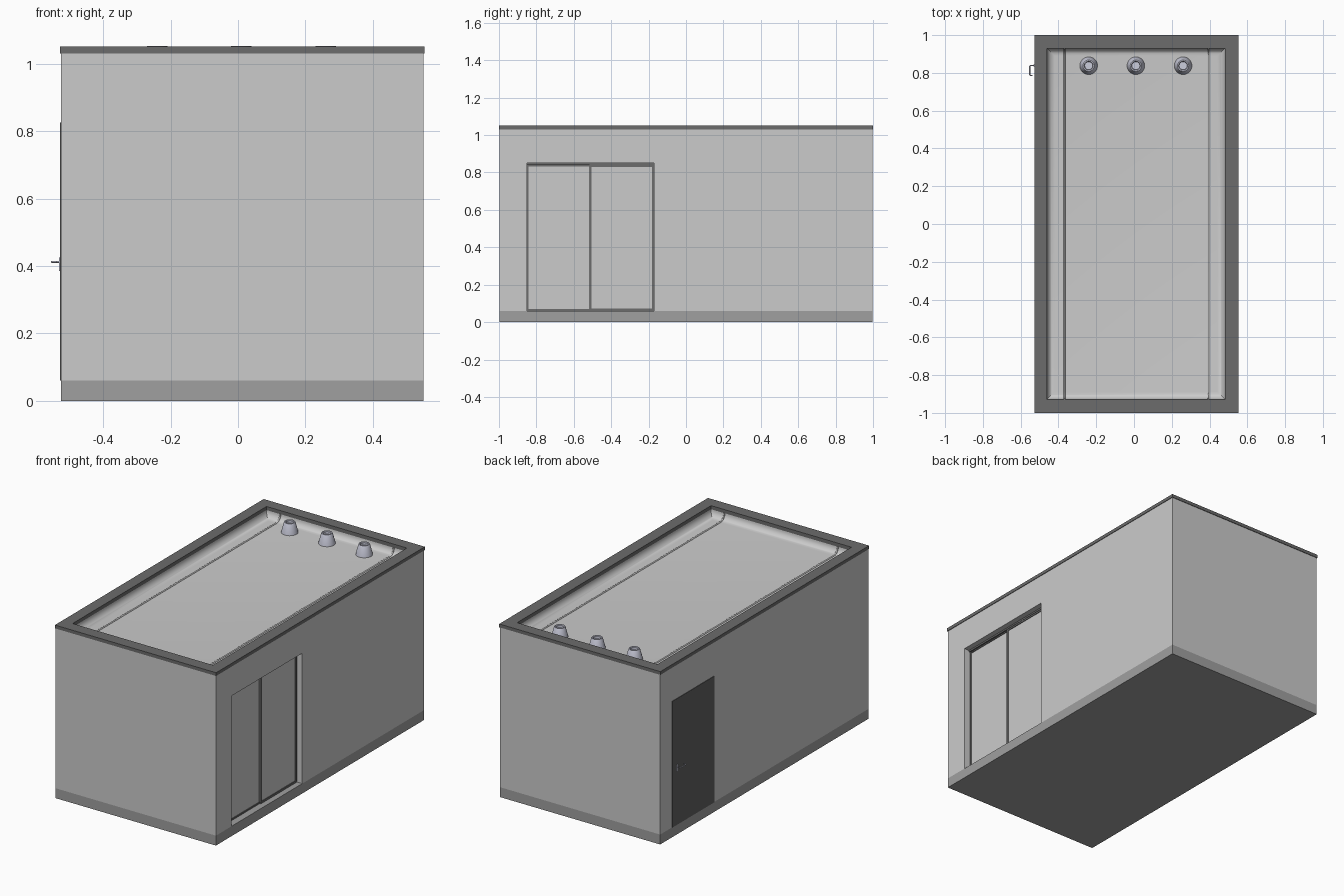
import bpy, bmesh
from math import sin, cos, pi

if "Cube" in bpy.data.objects:
    bpy.data.objects.remove(bpy.data.objects["Cube"])

def material(name, color):
    m = bpy.data.materials.new(name)
    m.diffuse_color = (*color, 1)
    m.use_nodes = True
    m.node_tree.nodes["Principled BSDF"].inputs["Base Color"].default_value = m.diffuse_color
    return m

PLINTH = material("plinth_grey", (.35, .35, .35))
DARK = material("dark_grey", (.15, .15, .15))
DOOR = material("door_grey", (.12, .12, .12))
GLASS = material("glass_grey", (.57, .57, .57))
METAL = material("metal", (.6, .61, .72))

X0, X1, Y = -0.525, 0.55, 0.997      # outer wall planes
IX0, IX1, IY0, IY1 = -0.46, 0.482, -0.928, 0.93   # roof opening
FLOOR, COVE = 0.988, 0.04

def add_object(name, bm, mat=None):
    bmesh.ops.recalc_face_normals(bm, faces=bm.faces)
    me = bpy.data.meshes.new(name)
    bm.to_mesh(me)
    bm.free()
    ob = bpy.data.objects.new(name, me)
    bpy.context.collection.objects.link(ob)
    if mat:
        me.materials.append(mat)
    return ob

def loft(name, rings, mat=None, closed=False):
    """Skin a list of equal-length point rings; cap the ends or join last to first."""
    bm = bmesh.new()
    vs = [[bm.verts.new(p) for p in r] for r in rings]
    n = len(rings[0])
    pairs = list(zip(vs, vs[1:])) + ([(vs[-1], vs[0])] if closed else [])
    for a, b in pairs:
        for i in range(n):
            j = (i + 1) % n
            bm.faces.new((a[i], a[j], b[j], b[i]))
    if not closed:
        bm.faces.new(vs[0])
        bm.faces.new(vs[-1])
    return add_object(name, bm, mat)

def rect(x0, x1, y0, y1, z):
    return [(x0, y0, z), (x1, y0, z), (x1, y1, z), (x0, y1, z)]

def circle(cx, cy, r, z, n=32):
    return [(cx + r * cos(2 * pi * i / n), cy + r * sin(2 * pi * i / n), z) for i in range(n)]

def box(name, x0, x1, y0, y1, z0, z1, mat=None):
    return loft(name, [rect(x0, x1, y0, y1, z0), rect(x0, x1, y0, y1, z1)], mat)

def smooth(ob, angle=0.6):
    bpy.ops.object.select_all(action='DESELECT')
    ob.select_set(True)
    bpy.context.view_layer.objects.active = ob
    bpy.ops.object.shade_smooth_by_angle(angle=angle)

# Plinth
box("plinth", X0, X1, -Y, Y, 0, 0.06, PLINTH)

# Walls with sunken roof and coved upstand
rings = [rect(X0, X1, -Y, Y, 0.06), rect(X0, X1, -Y, Y, 1.03)]
for i in range(9):
    a = pi / 2 * i / 8
    d, z = COVE * (1 - cos(a)), FLOOR + COVE * (1 - sin(a))
    rings.append(rect(IX0 + d, IX1 - d, IY0 + d, IY1 - d, z))
walls = loft("walls_and_roof", rings)

# Window recess
WY0, WY1, WZ0, WZ1 = -0.85, -0.17, 0.06, 0.85
cutter = box("window_cutter", 0.495, 0.7, WY0, WY1, 0.0, WZ1)
cutter.hide_render = True
cutter.hide_set(True)
mod = walls.modifiers.new("window_recess", 'BOOLEAN')
mod.operation = 'DIFFERENCE'
mod.solver = 'EXACT'
mod.object = cutter
smooth(walls)

# Parapet capping
o = (X0 - 0.003, X1 + 0.003, -1, 1)
c = (IX0, IX1, IY0, IY1)
loft("parapet_capping", [rect(*o, 1.03), rect(*o, 1.05), rect(*c, 1.05), rect(*c, 1.025)],
     DARK, closed=True)

# Sliding window: two framed panes on separate tracks
def frame_yz(x, y0, y1, z0, z1):
    return [(x, y0, z0), (x, y1, z0), (x, y1, z1), (x, y0, z1)]

def pane(name, xf, y0, y1, z0, z1, w):
    outer, inner = (y0, y1, z0, z1), (y0 + w, y1 - w, z0 + w, z1 - w)
    xb = xf - 0.012
    loft(name + "_frame", [frame_yz(xb, *outer), frame_yz(xf, *outer),
                           frame_yz(xf, *inner), frame_yz(xb, *inner)], DARK, closed=True)
    box(name + "_glass", xb + 0.002, xf - 0.004, *(inner), GLASS)

pane("fixed_pane", 0.508, WY0, -0.505, WZ0, WZ1 - 0.008, 0.009)
pane("sliding_pane", 0.515, -0.517, WY1, WZ0, WZ1 - 0.008, 0.012)
box("window_head", 0.495, 0.517, WY0, WY1, WZ1 - 0.01, WZ1, DARK)

# Door and lever handle on the left wall
box("door", X0 - 0.003, X0 + 0.001, 0.48, 0.885, 0.06, 0.825, DOOR)
box("handle_plate", X0 - 0.006, X0 - 0.002, 0.833, 0.845, 0.385, 0.425, METAL)

def tube(name, pts, r, mat=None):
    cu = bpy.data.curves.new(name, 'CURVE')
    cu.dimensions = '3D'
    cu.bevel_depth = r
    cu.bevel_resolution = 2
    cu.use_fill_caps = True
    sp = cu.splines.new('POLY')
    sp.points.add(len(pts) - 1)
    for p, q in zip(sp.points, pts):
        p.co = (*q, 1)
    ob = bpy.data.objects.new(name, cu)
    bpy.context.collection.objects.link(ob)
    if mat:
        cu.materials.append(mat)

hx = X0 - 0.027
tube("door_handle", [(X0, 0.839, 0.412), (hx + 0.004, 0.839, 0.412), (hx, 0.835, 0.412),
                     (hx, 0.79, 0.412), (hx + 0.004, 0.786, 0.412), (X0 - 0.012, 0.786, 0.412)],
     0.003, METAL)

# Roof seams running lengthwise and turning up at both ends
arc = [(COVE * (1 - cos(pi / 2 * i / 8)), FLOOR + COVE * (1 - sin(pi / 2 * i / 8))) for i in range(9)]
for side, x in (("left", -0.368), ("right", 0.393)):
    pts = [(x, IY0 + d, z) for d, z in arc] + [(x, IY1 - d, z) for d, z in reversed(arc)]
    tube("roof_seam_" + side, pts, 0.005)

# Tapered roof vents
for i, x in enumerate((-0.24, 0.01, 0.26)):
    prof = [(0.047, FLOOR - 0.002), (0.046, FLOOR + 0.008), (0.033, 1.046), (0.030, 1.052),
            (0.024, 1.052), (0.021, 1.048), (0.021, 1.035)]
    smooth(loft(f"roof_vent_{i + 1}", [circle(x, 0.838, r, z) for r, z in prof], METAL))
